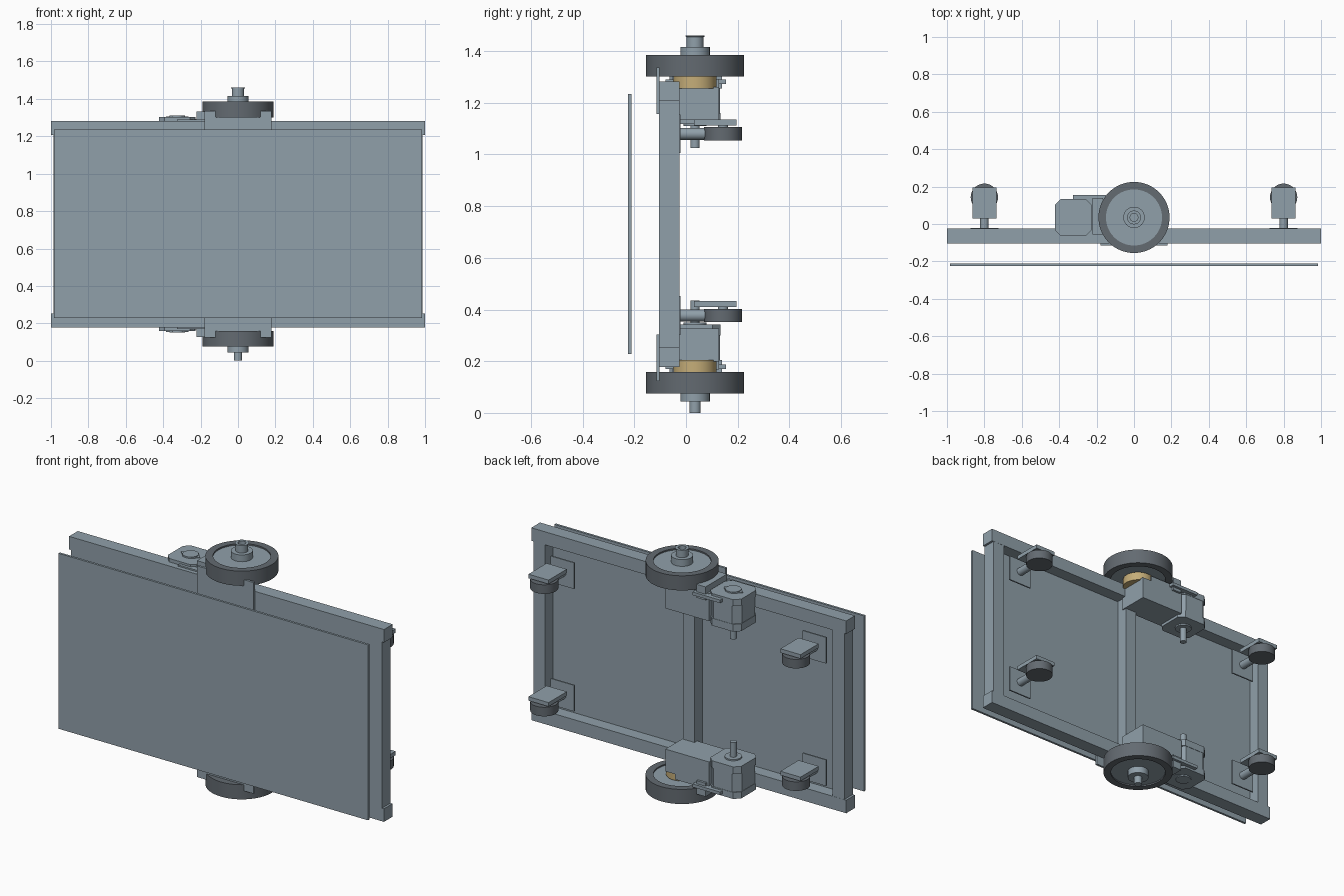
import bpy, bmesh, math

old = bpy.data.objects.get("Cube")
if old:
    bpy.data.objects.remove(old, do_unlink=True)

HEIGHT = 1.46      # overall height, used to mirror the drive units
AXIS_Y = 0.035     # depth of wheel and motor axes
MOTOR_X = -0.325


def material(name, rgb):
    m = bpy.data.materials.new(name)
    m.use_nodes = True
    m.diffuse_color = (*rgb, 1)
    m.node_tree.nodes["Principled BSDF"].inputs["Base Color"].default_value = (*rgb, 1)
    return m


STEEL = material("steel grey", (0.28, 0.35, 0.40))
RUBBER = material("dark rubber", (0.125, 0.145, 0.165))
BRASS = material("brass", (0.56, 0.42, 0.19))


def finish(name, bm, mat, smooth=False):
    bmesh.ops.recalc_face_normals(bm, faces=bm.faces)
    mesh = bpy.data.meshes.new(name)
    bm.to_mesh(mesh)
    bm.free()
    mesh.materials.append(mat)
    obj = bpy.data.objects.new(name, mesh)
    bpy.context.collection.objects.link(obj)
    if smooth:
        bpy.ops.object.select_all(action="DESELECT")
        obj.select_set(True)
        bpy.context.view_layer.objects.active = obj
        bpy.ops.object.shade_smooth_by_angle(angle=math.radians(35))
    return obj


def prism(name, outline, axis, lo, hi, mat=STEEL, smooth=False):
    """Extrude a 2D outline along z (outline in x, y) or y (outline in x, z)."""
    bm = bmesh.new()
    place = (lambda p, t: (p[0], p[1], t)) if axis == "z" else (lambda p, t: (p[0], t, p[1]))
    a = [bm.verts.new(place(p, lo)) for p in outline]
    b = [bm.verts.new(place(p, hi)) for p in outline]
    bm.faces.new(a)
    bm.faces.new(b)
    for i in range(len(a)):
        j = (i + 1) % len(a)
        bm.faces.new((a[i], a[j], b[j], b[i]))
    return finish(name, bm, mat, smooth)


def box(name, x, y, z, mat=STEEL):
    outline = [(x[0], y[0]), (x[1], y[0]), (x[1], y[1]), (x[0], y[1])]
    return prism(name, outline, "z", z[0], z[1], mat)


def octagon(cx, cy, half, cut):
    k = half - cut
    pts = [(half, -k), (half, k), (k, half), (-k, half),
           (-half, k), (-half, -k), (-k, -half), (k, -half)]
    return [(cx + px, cy + py) for px, py in pts]


def circle(cx, cy, r, segs):
    angles = [math.tau * i / segs for i in range(segs)]
    return [(cx + r * math.cos(t), cy + r * math.sin(t)) for t in angles]


def lathe(name, profile, x, y, mat=STEEL, closed=False, segs=48):
    """Turn a (radius, z) profile about the vertical line through x, y."""
    bm = bmesh.new()
    rings = [[bm.verts.new((px, py, z)) for px, py in circle(x, y, r, segs)] for r, z in profile]
    pairs = list(zip(rings, rings[1:]))
    if closed:
        pairs.append((rings[-1], rings[0]))
    else:
        bm.faces.new(rings[0])
        bm.faces.new(rings[-1])
    for a, b in pairs:
        for i in range(segs):
            j = (i + 1) % segs
            bm.faces.new((a[i], a[j], b[j], b[i]))
    return finish(name, bm, mat, True)


def disc(name, r, z0, z1, x, y, mat=STEEL):
    return lathe(name, [(r, z0), (r, z1)], x, y, mat)


# Front panel, rectangular frame and the sheet closing its front
box("front_panel", (-0.983, 0.983), (-0.224, -0.211), (0.228, 1.235))
box("frame_sheet", (-0.95, 0.95), (-0.102, -0.096), (0.22, 1.24))
for label, z in (("lower", (0.178, 0.253)), ("upper", (1.207, 1.282))):
    box(label + "_rail", (-1, 1), (-0.104, -0.025), z)
for label, s in (("left", 1), ("right", -1)):
    box(label + "_upright", sorted((s * 0.987, s * 0.913)), (-0.104, -0.026), (0.253, 1.207))
box("centre_upright", (-0.036, 0.036), (-0.1, -0.026), (0.253, 1.207))

# Four guide casters, all with the cover plate on top
for side, x in (("left", 0.8), ("right", -0.8)):
    for level, z in (("lower", 0.377), ("upper", 1.08)):
        n = f"{level}_{side}_caster_"
        box(n + "mount", (x - 0.075, x + 0.075), (-0.029, -0.021), (z - 0.075, z + 0.075))
        disc(n + "wheel", 0.073, z - 0.026, z + 0.026, x, 0.143, RUBBER)
        box(n + "cover", (x - 0.064, x + 0.064), (0.03, 0.195), (z + 0.033, z + 0.056))
        disc(n + "pivot", 0.02, z + 0.024, z + 0.036, x, 0.143)
        prism(n + "arm", circle(x, z, 0.023, 24), "y", -0.022, 0.075, smooth=True)

# Drive units: the lower one mirrors the upper one
for level in ("upper", "lower"):
    n = level + "_"
    up = level == "upper"

    def f(z):
        return z if up else HEIGHT - z

    def span(a, b):
        return sorted((f(a), f(b)))

    # Wheel with recessed rim, hub and axle end
    tyre = [(0.15, 1.301), (0.19, 1.301), (0.19, 1.385), (0.15, 1.385)]
    lathe(n + "tyre", [(r, f(z)) for r, z in tyre], 0, AXIS_Y, RUBBER, True, 64)
    disc(n + "rim", 0.151, *span(1.308, 1.377), 0, AXIS_Y)
    disc(n + "hub", 0.057, *span(1.37, 1.416), 0, AXIS_Y)
    if up:
        cup = [(0.033, 1.41), (0.033, 1.455), (0.037, 1.456), (0.037, 1.46),
               (0.021, 1.46), (0.021, 1.43)]
        lathe(n + "axle", cup, 0, AXIS_Y)
    else:
        disc(n + "axle", 0.022, 0, 0.05, 0, AXIS_Y)
    disc(n + "gear_collar", 0.083, *span(1.255, 1.303), 0, AXIS_Y, BRASS)

    # Notched bracket on the front of the rail
    bracket = [(-0.18, 1.156), (0.18, 1.156), (0.18, 1.336), (0.12, 1.336),
               (0.12, 1.302), (-0.12, 1.302), (-0.12, 1.336), (-0.18, 1.336)]
    prism(n + "bracket", [(x, f(z)) for x, z in bracket], "y", -0.115, -0.102)

    # Gearbox with its shoulder beside the collar, plate and coupling
    box(n + "gearbox", (-0.235, 0.042), (-0.05, 0.127), span(1.134, 1.262))
    box(n + "gearbox_shoulder", (-0.235, -0.02), (-0.05, 0.127), span(1.26, 1.292))
    box(n + "gearbox_plate", (-0.325, -0.15), (-0.08, 0.155), span(1.272, 1.29))
    box(n + "coupling", (-0.222, -0.165), (-0.055, 0.14), span(1.255, 1.332))

    # Motor with chamfered body, end caps, flanged boss and shaft
    prism(n + "motor_body", octagon(MOTOR_X, AXIS_Y, 0.096, 0.036), "z", *span(1.15, 1.27))
    prism(n + "motor_inner_cap", octagon(MOTOR_X, AXIS_Y, 0.098, 0.03), "z", *span(1.118, 1.16))
    prism(n + "motor_outer_cap", octagon(MOTOR_X, AXIS_Y, 0.098, 0.03), "z", *span(1.265, 1.302))
    flange = [(0.06, 0), (0.025, 0.037), (-0.025, 0.037), (-0.06, 0), (-0.025, -0.037), (0.025, -0.037)]
    prism(n + "motor_flange", [(MOTOR_X + x, AXIS_Y + y) for x, y in flange], "z", *span(1.295, 1.306))
    disc(n + "motor_boss", 0.042, *span(1.295, 1.31), MOTOR_X, AXIS_Y)
    disc(n + "motor_pilot", 0.045, *span(1.11, 1.125), MOTOR_X, AXIS_Y)
    disc(n + "motor_shaft", 0.018, *span(1.026, 1.12), MOTOR_X, AXIS_Y)
